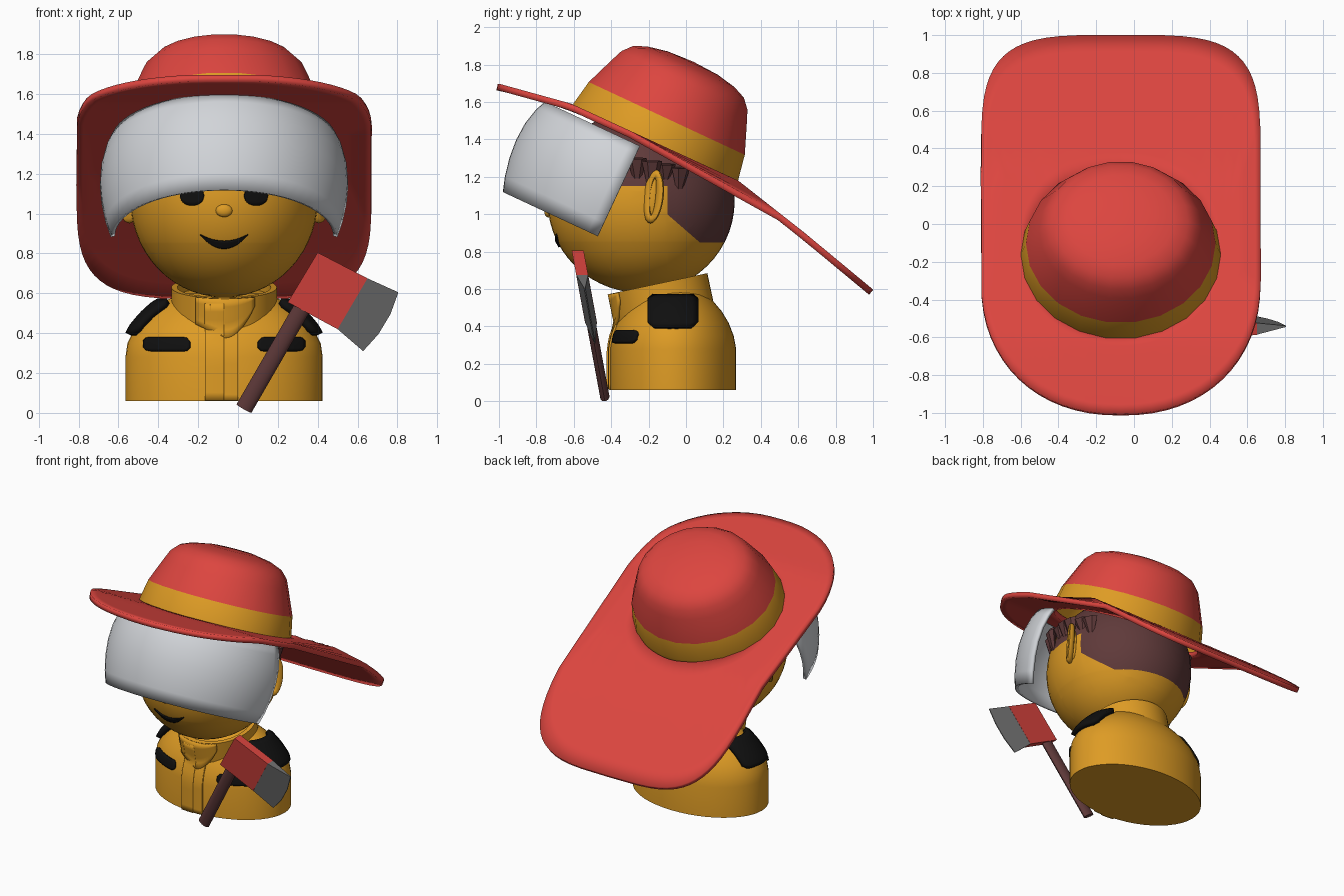
import bpy, bmesh, math
from math import sin, cos, pi, sqrt
from mathutils import Matrix, Vector

if "Cube" in bpy.data.objects:
    bpy.data.objects.remove(bpy.data.objects["Cube"])

CX = -0.07  # centre line of the figure


def colour(name, r, g, b):
    m = bpy.data.materials.new(name)
    m.use_nodes = True
    m.diffuse_color = (r, g, b, 1)
    bsdf = next(n for n in m.node_tree.nodes if n.type == 'BSDF_PRINCIPLED')
    bsdf.inputs["Base Color"].default_value = (r, g, b, 1)
    bsdf.inputs["Roughness"].default_value = 0.7
    return m


RED = colour("red", 0.72, 0.06, 0.05)
ORANGE = colour("orange", 0.73, 0.33, 0.018)
WHITE = colour("visor white", 0.64, 0.66, 0.69)
BROWN = colour("dark brown", 0.115, 0.042, 0.042)
GREY = colour("steel grey", 0.17, 0.17, 0.17)
BLACK = colour("black", 0.005, 0.005, 0.005)


def finish(name, bm, mats, thick=0.0, angle=35):
    bmesh.ops.recalc_face_normals(bm, faces=bm.faces)
    me = bpy.data.meshes.new(name)
    bm.to_mesh(me)
    bm.free()
    ob = bpy.data.objects.new(name, me)
    bpy.context.collection.objects.link(ob)
    for m in mats:
        me.materials.append(m)
    if thick:
        mod = ob.modifiers.new("thickness", 'SOLIDIFY')
        mod.thickness, mod.offset = thick, 0
    bpy.ops.object.select_all(action='DESELECT')
    ob.select_set(True)
    bpy.context.view_layer.objects.active = ob
    bpy.ops.object.shade_smooth_by_angle(angle=math.radians(angle))
    return ob


def loft(name, rings, mats, closed=True, caps=False, thick=0.0, rule=None, angle=35):
    """Skin a list of equally long point rows."""
    bm = bmesh.new()
    rows = [[bm.verts.new(p) for p in ring] for ring in rings]
    n = len(rows[0])
    for a, b in zip(rows, rows[1:]):
        for i in range(n if closed else n - 1):
            j = (i + 1) % n
            bm.faces.new((a[i], a[j], b[j], b[i]))
    if caps:
        bm.faces.new(rows[0])
        bm.faces.new(rows[-1])
    bmesh.ops.remove_doubles(bm, verts=bm.verts, dist=1e-5)
    if rule:
        for f in bm.faces:
            f.material_index = rule(f.calc_center_median())
    return finish(name, bm, mats, thick, angle)


def lathe(profile, segs, matrix, sx=1.0, arc=(0, 2 * pi)):
    full = arc[1] - arc[0] > 6
    angs = [arc[0] + (arc[1] - arc[0]) * i / segs for i in range(segs if full else segs + 1)]
    return [[matrix @ Vector((r * sx * cos(a), r * sin(a), h)) for a in angs] for r, h in profile]


def frame(y, z, degrees):
    return Matrix.Translation((CX, y, z)) @ Matrix.Rotation(math.radians(degrees), 4, 'X')


def lerp_table(table, t):
    for a, b in zip(table, table[1:]):
        if t <= b[0]:
            k = max(0, (t - a[0]) / (b[0] - a[0]))
            return [p + (q - p) * k for p, q in zip(a[1:], b[1:])]
    return table[-1][1:]


def patch(name, mat, x0, x1, low, high, depth, thick=0.01, nx=16, nz=5):
    """Plate over a surface y = depth(x, z), bounded by two curves of s in -1..1."""
    rows = []
    for j in range(nz + 1):
        row = []
        for i in range(nx + 1):
            s = 2 * i / nx - 1
            x = x0 + (x1 - x0) * i / nx
            z = low(s) + (high(s) - low(s)) * j / nz
            row.append((x, depth(x, z), z))
        rows.append(row)
    return loft(name, rows, [mat], closed=False, thick=thick)


# Hat brim: rounded front, squarer back, bent along its length
BEND = [(-1.0, 1.68), (-0.62, 1.575), (0.27, 1.165), (0.62, 0.89), (1.0, 0.575)]


def power(v, n):
    return math.copysign(abs(v) ** (2 / n), v)


def brim_ring(k):
    ring = []
    for i in range(64):
        a = 2 * pi * i / 64
        n, yc = (4, 0.28) if sin(a) > 0 else (2.2, -0.3)
        ox, oy = 0.74 * power(cos(a), n), yc + 0.71 * power(sin(a), n)
        ix, iy = 0.5 * cos(a), -0.16 + 0.44 * sin(a)
        y = iy + (oy - iy) * k
        ring.append((CX + ix + (ox - ix) * k, y, lerp_table(BEND, y)[0]))
    return ring


loft("hat_brim", [brim_ring(k / 8) for k in range(9)], [RED], thick=0.035)

# Hat crown with its band
hat = frame(-0.16, 1.39, -25)
hat_inv = hat.inverted()
crown = [(0.49, -0.03), (0.49, 0.0), (0.465, 0.135), (0.40, 0.30), (0.375, 0.36),
         (0.33, 0.41), (0.26, 0.44), (0.15, 0.462), (0, 0.47)]
loft("hat_crown", lathe(crown, 22, hat, 1.08), [RED, ORANGE],
     rule=lambda c: int((hat_inv @ c).z < 0.13))

# Visor
visor = [(0.55, 0), (0.575, 0.08), (0.595, 0.18), (0.603, 0.28), (0.597, 0.38), (0.575, 0.47), (0.55, 0.525)]
loft("visor", lathe(visor, 32, frame(-0.47, 0.885, -25), 1.015, (pi, 2 * pi)), [WHITE],
     closed=False, thick=0.022)

# Head, cut along the hairline
HEAD, SIZE = Vector((CX, -0.24, 1.07)), Vector((0.47, 0.5, 0.49))
bm = bmesh.new()
bmesh.ops.create_uvsphere(bm, u_segments=48, v_segments=28, radius=1,
                          matrix=Matrix.Translation(HEAD) @ Matrix.Diagonal((*SIZE, 1)))
for y, z, ny, nz in [(-0.1, 1, 1, 0), (-0.1, 1, 0.65, 0.75), (0, 0.85, 0, 1),
                     (0, 1.15, 0, 1), (-0.4, 1, 1, 0), (0, 1.3, 0, 1)]:
    bmesh.ops.bisect_plane(bm, geom=bm.verts[:] + bm.edges[:] + bm.faces[:],
                           plane_co=(0, y, z), plane_no=(0, ny, nz))
for f in bm.faces:
    c = f.calc_center_median()
    back = c.y > -0.1 and c.z > 0.85 and 0.65 * (c.y + 0.1) + 0.75 * (c.z - 1) > 0
    f.material_index = int(back or c.z > 1.3 or (c.y > -0.4 and c.z > 1.15))
finish("head", bm, [ORANGE, BROWN])


def head_y(x, z, out=0.004):
    d = 1 - ((x - CX) / SIZE.x) ** 2 - ((z - HEAD.z) / SIZE.z) ** 2
    return HEAD.y - SIZE.y * sqrt(max(d, 0)) - out


# Hair tufts hanging below the hat
bm = bmesh.new()
for i in range(26):
    a = math.radians(-205 + 230 * i / 25)
    top = 1.30 - 0.12 * max(0, sin(a)) + (0.06 if sin(a) < -0.5 else 0)
    long = 0.17 + 0.05 * (i % 3 - 1)
    r = sqrt(1 - ((top - long / 2 - HEAD.z) / SIZE.z) ** 2)
    at = Vector((CX + SIZE.x * r * cos(a), HEAD.y + SIZE.y * r * sin(a), top - long / 2))
    turn = Matrix.Rotation(a, 4, 'Z') @ Matrix.Rotation(math.radians(190), 4, 'Y')
    bmesh.ops.create_cone(bm, segments=6, radius1=0.055, radius2=0.003, depth=long, cap_ends=True,
                          matrix=Matrix.Translation(at) @ turn @ Matrix.Diagonal((0.5, 1, 1, 1)))
finish("hair_tufts", bm, [BROWN])

# Ears: a rim around a shallow bowl
for side, label in ((1, "left"), (-1, "right")):
    rings = []
    for i in range(25):
        a = 2 * pi * i / 24
        ring = []
        for j in range(8):
            b = 2 * pi * j / 8
            y, z = (0.034 + 0.022 * cos(b)) * cos(a), (0.12 + 0.024 * cos(b)) * sin(a)
            ring.append((CX + side * (0.475 + 0.6 * y + 0.026 * sin(b)), -0.175 + y + 0.1 * z, 1.095 + z))
        rings.append(ring)
    loft("ear_rim_" + label, rings, [ORANGE], angle=60)
    bm = bmesh.new()
    bmesh.ops.create_uvsphere(bm, u_segments=16, v_segments=10, radius=1,
                              matrix=Matrix.Translation((CX + side * 0.46, -0.175, 1.095))
                              @ Matrix.Diagonal((0.025, 0.04, 0.12, 1)))
    finish("ear_bowl_" + label, bm, [ORANGE])

    # Eyes
    ex = CX + side * 0.16
    patch("eye_" + label, BLACK, ex - 0.06, ex + 0.06,
          lambda s: 1.09 - 0.05 * sqrt(1 - s * s), lambda s: 1.09 + 0.05 * sqrt(1 - s * s), head_y)

# Mouth and nose
patch("mouth", BLACK, CX - 0.12, CX + 0.12,
      lambda s: 0.825 + 0.07 * s * s, lambda s: 0.862 + 0.033 * s * s, head_y)
bm = bmesh.new()
bmesh.ops.create_uvsphere(bm, u_segments=16, v_segments=10, radius=1,
                          matrix=Matrix.Translation((CX, head_y(CX, 1.02, 0), 1.015))
                          @ Matrix.Diagonal((0.042, 0.02, 0.032, 1)))
finish("nose", bm, [ORANGE])

# Body: oval sections narrowing over the shoulders (height, half width, half depth)
BODY = [(0.06, 0.495, 0.338), (0.28, 0.495, 0.338), (0.35, 0.485, 0.325), (0.42, 0.45, 0.298),
        (0.48, 0.40, 0.262), (0.53, 0.345, 0.22), (0.57, 0.28, 0.18), (0.60, 0.2, 0.13)]
BY = -0.07
loft("body", [[(CX + w * cos(i * pi / 24), BY + d * sin(i * pi / 24), z) for i in range(48)]
              for z, w, d in BODY], [ORANGE], caps=True)


def coat_y(x, z, out=0.008):
    w, d = lerp_table(BODY, z)
    torso = BY - d * sqrt(max(0, 1 - ((x - CX) / w) ** 2))
    neck = -0.145 + 0.21 * (0.63 - z) - 0.27 * sqrt(max(0, 1 - ((x - CX) / 0.26) ** 2))
    return (min(torso, neck) if z > 0.38 else torso) - out


# Collar, flap and button strip
collar = [(0.265, -0.25), (0.265, 0), (0.235, 0), (0.235, -0.05), (0, -0.05)]
loft("collar", lathe(collar, 40, frame(-0.145, 0.63, 12)), [ORANGE])
patch("collar_flap", ORANGE, -0.21, 0.08, lambda s: 0.375 + (0.07 * -s if s < 0 else 0.16 * s * s),
      lambda s: 0.573 + 0.008 * s * s, coat_y, 0.016)
patch("coat_strip_outer", ORANGE, -0.165, CX, lambda s: 0.062, lambda s: 0.55, coat_y, 0.016, nz=12)
patch("coat_strip_inner", ORANGE, CX, 0.0, lambda s: 0.062, lambda s: 0.43,
      lambda x, z: coat_y(x, z, 0.002), 0.016, nz=12)

# Pocket flaps and shoulder pads
for side, label in ((1, "left"), (-1, "right")):
    px = CX + side * 0.285

    def round_end(s):
        return 0.033 * (1 - max(0, abs(s) - 0.8) ** 2 * 14)
    patch("pocket_" + label, BLACK, px - 0.115, px + 0.115,
          lambda s: 0.343 - round_end(s), lambda s: 0.343 + round_end(s),
          lambda x, z: coat_y(x, z, 0.006), 0.024)
    rows = []
    for j in range(9):
        z = 0.385 + 0.165 * j / 8
        w, d = lerp_table(BODY, z)
        half = 0.128 - (0.025 if j in (0, 8) else 0)
        ys = [-0.07 + half * (i / 4 - 1) for i in range(9)]
        rows.append([(CX + side * (0.012 + w * sqrt(max(0, 1 - ((y - BY) / d) ** 2))), y, z + 0.01)
                     for y in ys])
    loft("shoulder_pad_" + label, rows, [BLACK], closed=False, thick=0.035)


# Axe: leaning handle, head block and tapering blade
def axe_y(z):
    return -0.43 - 0.185 * z


lo, hi = Vector((0.03, axe_y(0.02), 0.022)), Vector((0.37, axe_y(0.61), 0.61))
along = (hi - lo).normalized()
across = along.cross(Vector((0, 1, 0))).normalized()
deep = along.cross(across)
loft("axe_handle", [[c + across * 0.043 * cos(i * pi / 8) + deep * 0.025 * sin(i * pi / 8)
                     for i in range(16)] for c in (lo, hi)], [BROWN], caps=True)


def axe_section(points, halves):
    front = [(x, axe_y(z) - h, z) for (x, z), h in zip(points, halves)]
    return front, [(x, axe_y(z) + h, z) for (x, z), h in zip(points, halves)]


head_pts = [(0.40, 0.805), (0.65, 0.675), (0.50, 0.42), (0.25, 0.555)]
loft("axe_head", axe_section(head_pts, [0.032] * 4), [RED], caps=True)
blade_pts = [(0.65, 0.675), (0.805, 0.605), (0.765, 0.495), (0.705, 0.395), (0.628, 0.31), (0.50, 0.42)]
loft("axe_blade", axe_section(blade_pts, [0.031] + [0.003] * 4 + [0.031]), [GREY], caps=True)
